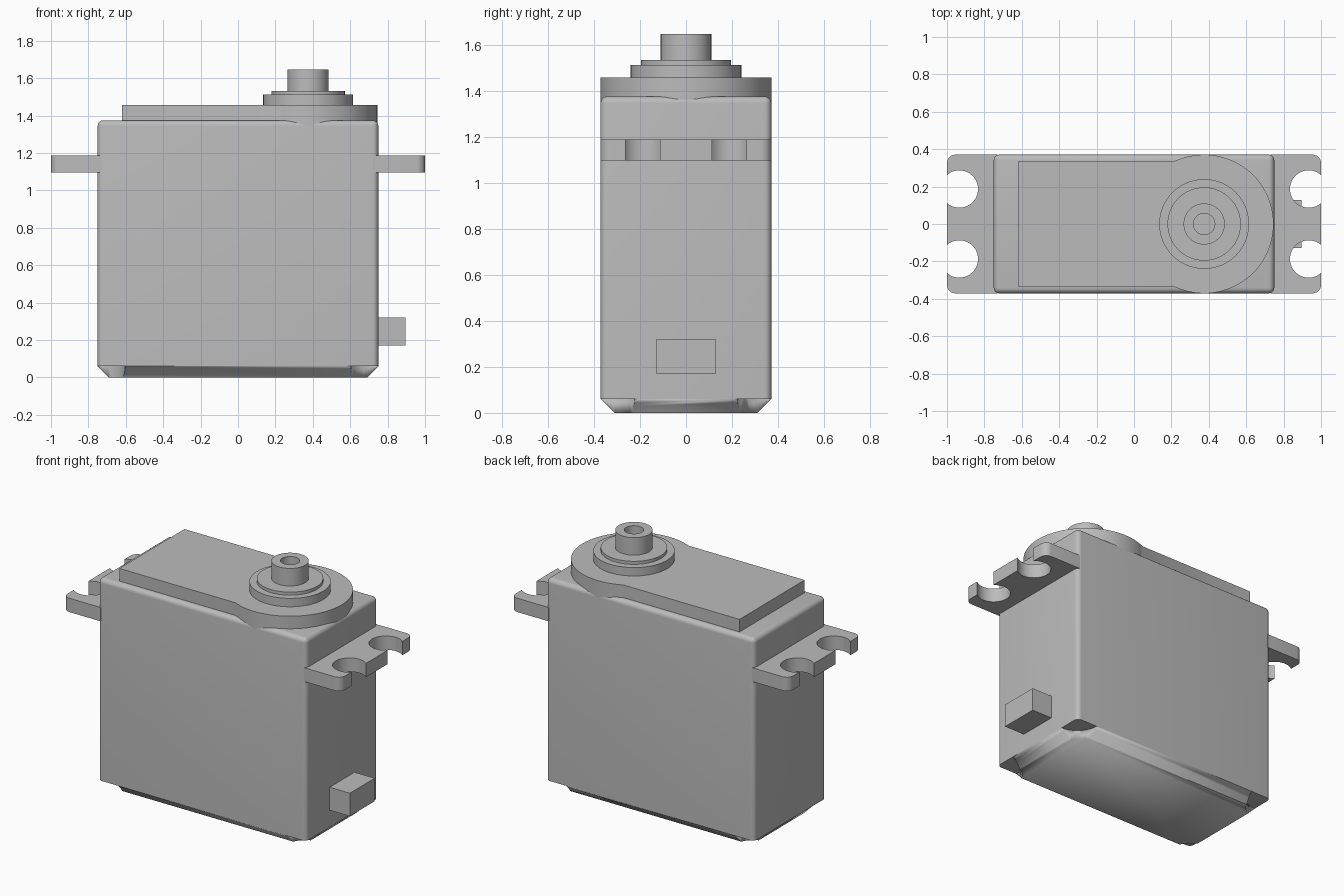
import bpy
import bmesh
from math import radians, degrees, acos, asin, cos, sin, tau

cube = bpy.data.objects.get("Cube")
if cube:
    bpy.data.objects.remove(cube, do_unlink=True)

HX, HY, TOP, CHAMFER = 0.75, 0.371, 1.375, 0.06   # case half sizes, top, base chamfer
SHAFT_X = 0.375

grey = bpy.data.materials.new("plain grey")
grey.use_nodes = True
grey.diffuse_color = (0.5, 0.5, 0.5, 1)
grey.node_tree.nodes["Principled BSDF"].inputs["Base Color"].default_value = (0.5, 0.5, 0.5, 1)


def finish(name, bm):
    """Turn a bmesh into a smooth-by-angle grey object."""
    bmesh.ops.recalc_face_normals(bm, faces=bm.faces)
    mesh = bpy.data.meshes.new(name)
    bm.to_mesh(mesh)
    bm.free()
    mesh.materials.append(grey)
    obj = bpy.data.objects.new(name, mesh)
    bpy.context.collection.objects.link(obj)
    bpy.ops.object.select_all(action="DESELECT")
    obj.select_set(True)
    bpy.context.view_layer.objects.active = obj
    bpy.ops.object.shade_smooth_by_angle(angle=radians(30))
    return obj


def arc(cx, cy, r, start, end, steps):
    angles = [radians(start + (end - start) * i / steps) for i in range(steps + 1)]
    return [(cx + r * cos(a), cy + r * sin(a)) for a in angles]


def prism(name, outline, z0, z1):
    """Extrude a flat outline upwards."""
    bm = bmesh.new()
    face = bm.faces.new([bm.verts.new((x, y, z0)) for x, y in outline])
    new = bmesh.ops.extrude_face_region(bm, geom=[face])["geom"]
    verts = [v for v in new if isinstance(v, bmesh.types.BMVert)]
    bmesh.ops.translate(bm, verts=verts, vec=(0, 0, z1 - z0))
    return finish(name, bm)


def box(bm, x0, x1, y0, y1, z0, z1):
    bmesh.ops.create_cube(bm, size=1)
    bmesh.ops.scale(bm, verts=bm.verts, vec=(x1 - x0, y1 - y0, z1 - z0))
    bmesh.ops.translate(bm, verts=bm.verts,
                        vec=((x0 + x1) / 2, (y0 + y1) / 2, (z0 + z1) / 2))


def lathe(name, profile):
    """Revolve (radius, z) points around the shaft axis."""
    bm = bmesh.new()
    verts = [bm.verts.new((SHAFT_X + r, 0, z)) for r, z in profile]
    edges = [bm.edges.new(pair) for pair in zip(verts, verts[1:])]
    bmesh.ops.spin(bm, geom=verts + edges, cent=(SHAFT_X, 0, 0), axis=(0, 0, 1),
                   angle=tau, steps=64)
    bmesh.ops.remove_doubles(bm, verts=bm.verts, dist=0.0001)
    return finish(name, bm)


# Case: rounded on the upright and top edges, sharp below
bm = bmesh.new()
box(bm, -HX, HX, -HY, HY, CHAMFER, TOP)
rounded = [e for e in bm.edges if max(v.co.z for v in e.verts) > 1]
bmesh.ops.bevel(bm, geom=rounded, offset=0.03, segments=6, profile=0.5, affect="EDGES")
finish("case", bm)

# Base: chamfered slab with a round pocket cut from each corner
bm = bmesh.new()
box(bm, -HX, HX, -HY, HY, 0, CHAMFER)
for v in bm.verts:
    if v.co.z < CHAMFER / 2:
        v.co.x -= CHAMFER if v.co.x > 0 else -CHAMFER
        v.co.y -= CHAMFER if v.co.y > 0 else -CHAMFER
base = finish("base", bm)
for sx in (-1, 1):
    for sy in (-1, 1):
        cutter = prism("corner_cutter", arc(sx * HX, sy * HY, 0.147, 0, 354, 59), -0.1, 0.1)
        cutter.hide_render = True
        cut = base.modifiers.new("corner_pocket", "BOOLEAN")
        cut.operation, cut.object, cut.solver = "DIFFERENCE", cutter, "EXACT"
        bpy.context.view_layer.objects.active = base
        bpy.ops.object.modifier_apply(modifier=cut.name)
        bpy.data.objects.remove(cutter, do_unlink=True)

# Mounting ears: two open screw slots each, mirrored to the other end
hole_x, hole_y, hole_r, corner = 0.934, 0.187, 0.1, 0.045
gap = degrees(acos((1 - hole_x) / hole_r))
outline = [(0.73, -HY)]
outline += arc(1 - corner, -HY + corner, corner, -90, 0, 6)
for y in (-hole_y, hole_y):
    outline += arc(hole_x, y, hole_r, -gap, gap - 360, 32)
outline += arc(1 - corner, HY - corner, corner, 0, 90, 6)
outline += [(0.73, HY)]
ears = prism("mounting_ears", outline, 1.097, 1.187)
ears.modifiers.new("mirror", "MIRROR")

# Top plate: rectangle running into a round gear housing
plate_y = 0.335
meet = degrees(asin(plate_y / HY))
outline = [(-0.62, plate_y), (-0.62, -plate_y)]
outline += arc(SHAFT_X, 0, HY, meet - 180, 180 - meet, 56)
prism("gear_cover", outline, 1.3, 1.457)

# Stepped collar and hollow output shaft
lathe("collar", [(0, 1.44), (0.24, 1.44), (0.24, 1.512), (0.196, 1.512),
                 (0.196, 1.532), (0, 1.532)])
lathe("output_shaft", [(0, 1.52), (0.11, 1.52), (0.11, 1.646), (0.057, 1.646),
                       (0.057, 1.54), (0, 1.54)])

# Cable outlet
bm = bmesh.new()
box(bm, 0.74, 0.895, -0.128, 0.128, 0.17, 0.32)
finish("cable_outlet", bm)
